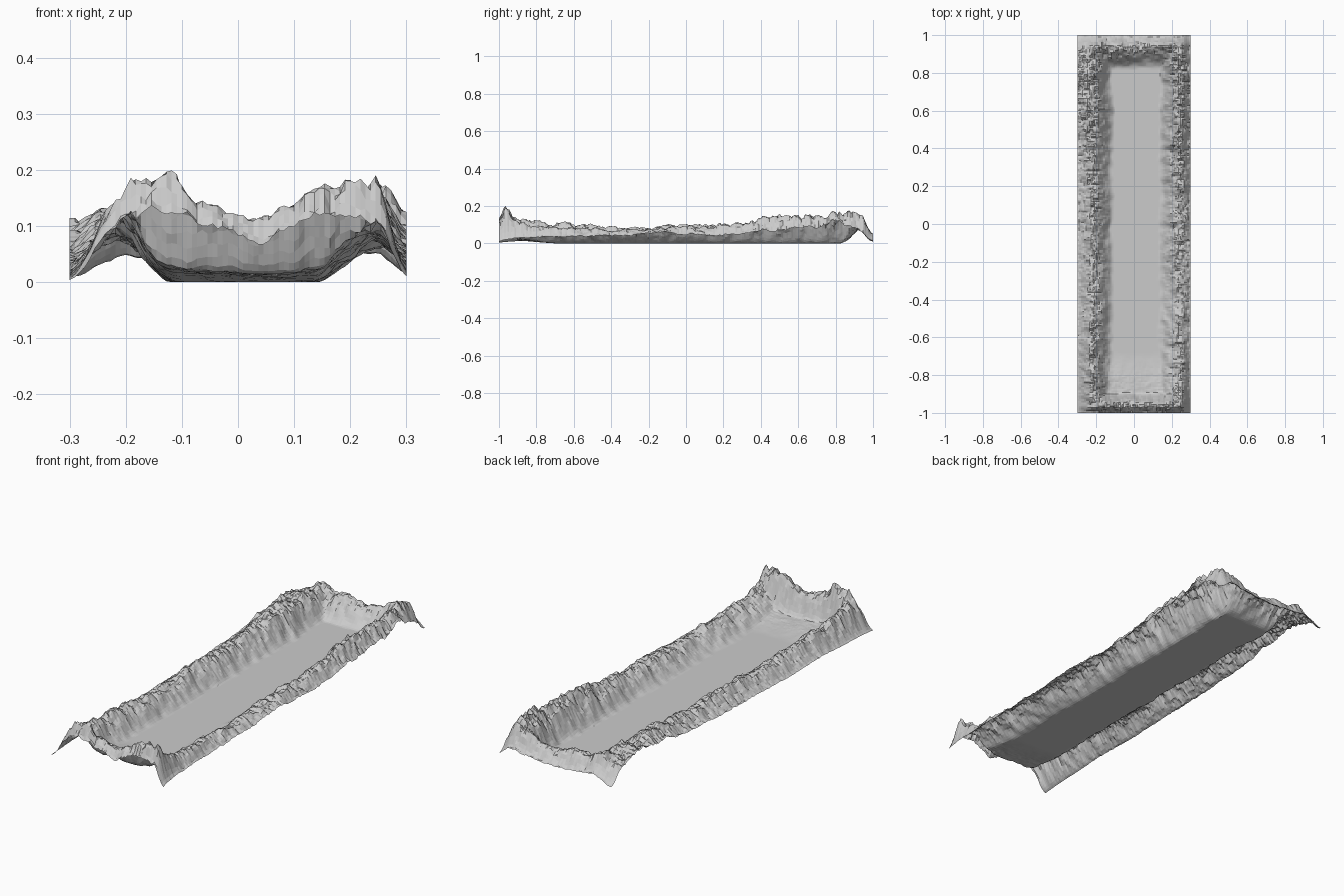
import bpy, bmesh
from mathutils import Vector, noise

if "Cube" in bpy.data.objects:
    bpy.data.objects.remove(bpy.data.objects["Cube"])

NX, NY = 66, 220          # terrain grid cells


def smooth(a, b, v):
    t = max(0.0, min(1.0, (v - a) / (b - a)))
    return t * t * (3 - 2 * t)


def curve(points, v):
    """Linear interpolation through (position, height) pairs."""
    if v <= points[0][0]:
        return points[0][1]
    for (a, p), (b, q) in zip(points, points[1:]):
        if v <= b:
            return p + (q - p) * (v - a) / (b - a)
    return points[-1][1]


# Crest heights of the four ridges
LEFT = [(-1, .14), (-.9, .13), (-.8, .11), (-.7, .10), (-.6, .11), (-.4, .085), (-.2, .08),
        (-.1, .095), (.2, .09), (.4, .10), (.55, .125), (.7, .125), (.9, .12), (1, .11)]
RIGHT = [(-1, .14), (-.9, .11), (-.75, .085), (-.6, .08), (-.3, .07), (-.12, .085), (.1, .085),
         (.3, .10), (.42, .135), (.6, .15), (.72, .145), (.82, .17), (.9, .155), (1, .12)]
FRONT = [(-.3, .10), (-.25, .13), (-.19, .185), (-.14, .205), (-.09, .165), (0, .115),
         (.06, .11), (.11, .145), (.19, .185), (.25, .165), (.3, .11)]
BACK = [(-.3, .10), (-.2, .125), (-.1, .105), (0, .085), (.1, .095), (.22, .14), (.3, .12)]
# Height of the terrain border relative to the crest
LEFT_EDGE = [(-1, .03), (-.6, .25), (0, .35), (.5, .55), (.8, .8), (.93, .6), (1, .2)]
RIGHT_EDGE = [(-1, .1), (-.8, .35), (-.15, .7), (.2, .45), (.6, .5), (.8, .7), (1, .3)]


def wobble(x, y, freq, seed):
    return noise.noise(Vector((x * freq, y * freq, seed)))


def height(x, y):
    # Shift the walls slightly so the ridges meander
    wx = x + .018 * wobble(x, y, 5, 1.3) + .010 * wobble(x, y, 22, 4.1)
    wy = y + .015 * wobble(x, y, 7, 7.7) + .008 * wobble(x, y, 25, 3.3)
    if x < 0:
        side = smooth(.11, .22, -wx)
        crest = curve(LEFT, y)
        outer = 1 - (1 - curve(LEFT_EDGE, y)) * smooth(.215, .305, -x)
    else:
        side = smooth(.13, .25, wx)
        crest = curve(RIGHT, y)
        outer = 1 - (1 - curve(RIGHT_EDGE, y)) * smooth(.25, .305, x)
    if y < 0:
        end = .85 * smooth(.885, .965, -wy) + .15 * smooth(.68, .93, -wy)
        end_crest = curve(FRONT, x)
        outer *= 1 - .30 * smooth(.97, 1.0, -y)
    else:
        end = smooth(.82, .945, wy)
        end_crest = curve(BACK, x)
        outer *= 1 - .65 * smooth(.935, 1.0, y)
    # Walls blend with a rounded inner corner
    a, b = side * crest, end * end_crest
    z = min(max(a, b) + .45 * min(a, b) * (1 - max(side, end)), max(crest, end_crest)) * outer
    # Rocky detail, strongest on the crests and absent on the floor
    rough = (.17 * wobble(x, y, 13, 2.2) + .17 * wobble(x, y, 32, 5.5)
             + .13 * wobble(x, y, 70, 9.1))
    return max(0.0, z * (1 + rough))


# Valley terrain sheet
bm = bmesh.new()
rows = []
for j in range(NY + 1):
    y = -1 + 2 * j / NY
    rows.append([bm.verts.new((x, y, height(x, y)))
                 for x in (-.3 + .6 * i / NX for i in range(NX + 1))])
for a, b in zip(rows, rows[1:]):
    for i in range(NX):
        bm.faces.new((a[i], a[i + 1], b[i + 1], b[i]))
mesh = bpy.data.meshes.new("valley_terrain")
bm.to_mesh(mesh)
bm.free()
terrain = bpy.data.objects.new("valley_terrain", mesh)
bpy.context.collection.objects.link(terrain)
